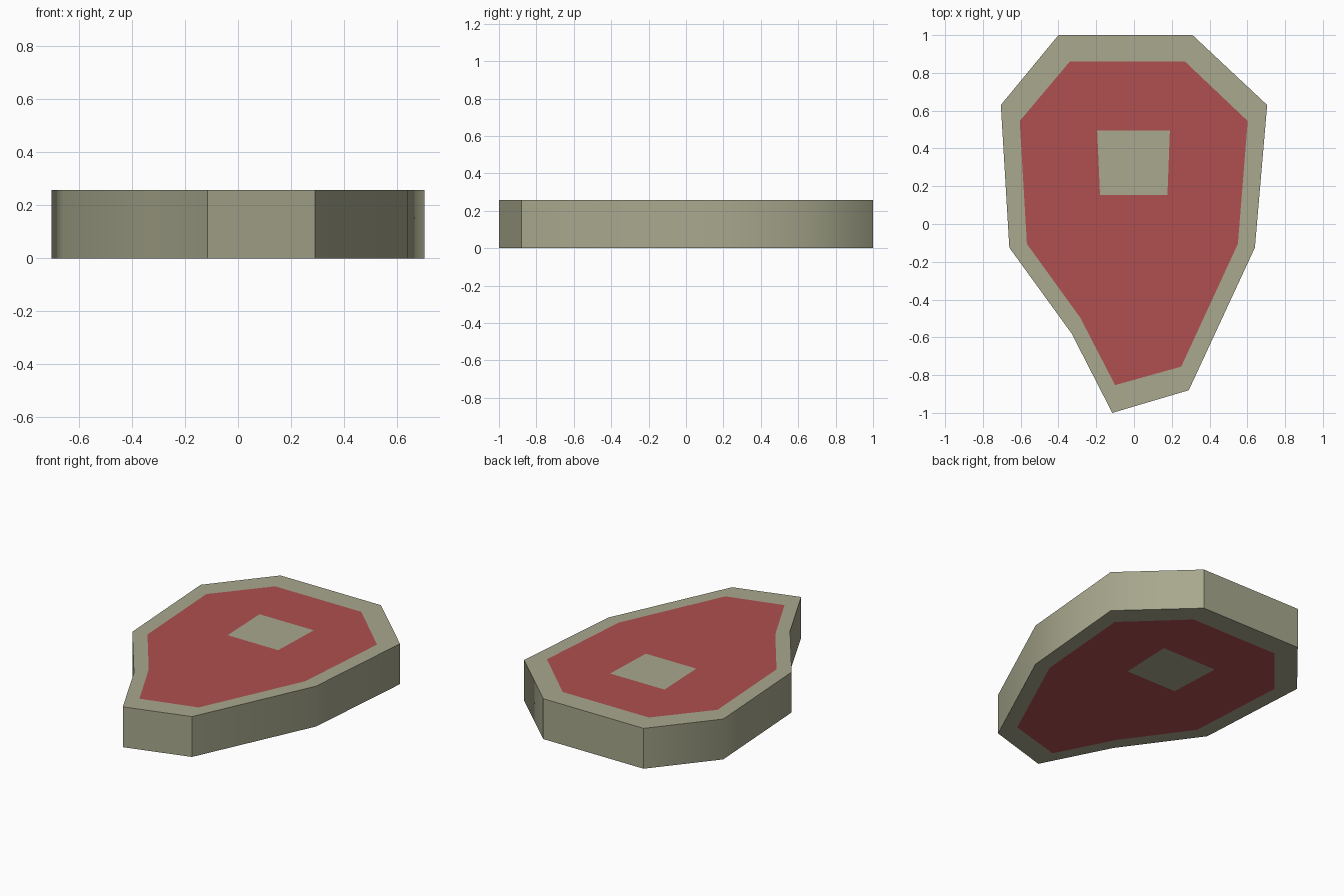
import bpy, bmesh
from mathutils import Vector
from mathutils.geometry import tessellate_polygon

if "Cube" in bpy.data.objects:
    bpy.data.objects.remove(bpy.data.objects["Cube"])

H = 0.258
# outlines in plan
rim = [(-0.40, 1.0), (0.31, 1.0), (0.705, 0.63), (0.64, -0.125), (0.29, -0.88),
       (-0.115, -1.0), (-0.33, -0.58), (-0.66, -0.125), (-0.705, 0.63)]
meat = [(-0.34, 0.86), (0.27, 0.86), (0.602, 0.545), (0.55, -0.105), (0.25, -0.755),
        (-0.10, -0.853), (-0.285, -0.495), (-0.567, -0.105), (-0.605, 0.545)]
bone = [(-0.195, 0.495), (0.19, 0.495), (0.177, 0.153), (-0.18, 0.153)]
SHARP_CORNERS = {0, 1, 4, 5}


def srgb(*c):
    return tuple(((v / 255 + 0.055) / 1.055) ** 2.4 for v in c) + (1.0,)


def material(name, colour):
    m = bpy.data.materials.new(name)
    m.diffuse_color = colour
    m.use_nodes = True
    m.node_tree.nodes["Principled BSDF"].inputs["Base Color"].default_value = m.diffuse_color
    return m


mesh = bpy.data.meshes.new("steak")
mesh.materials.append(material("fat and bone", srgb(168, 168, 142)))
mesh.materials.append(material("red meat", srgb(176, 80, 80)))

bm = bmesh.new()
n = len(rim)


def ring(points, z):
    return [bm.verts.new((x, y, z)) for x, y in points]


# top and bottom: fat border, meat with a hole, bone in the hole
outer = []
for z in (0, H):
    o, m, b = ring(rim, z), ring(meat, z), ring(bone, z)
    outer.append(o)
    for i in range(n):
        j = (i + 1) % n
        bm.faces.new((o[i], o[j], m[j], m[i]))
    bm.faces.new(b)
    verts = m + b
    loops = [[Vector((x, y, 0)) for x, y in p] for p in (meat, bone)]
    for tri in tessellate_polygon(loops):
        bm.faces.new([verts[k] for k in tri]).material_index = 1

# side wall, smooth except at the hard corners
low, high = outer
for i in range(n):
    j = (i + 1) % n
    bm.faces.new((low[i], low[j], high[j], high[i])).smooth = True
for i in range(n):
    j = (i + 1) % n
    for o in outer:
        bm.edges.get((o[i], o[j])).smooth = False
    if i in SHARP_CORNERS:
        bm.edges.get((low[i], high[i])).smooth = False

bmesh.ops.recalc_face_normals(bm, faces=bm.faces)
bm.to_mesh(mesh)
bm.free()
bpy.context.collection.objects.link(bpy.data.objects.new("steak", mesh))
